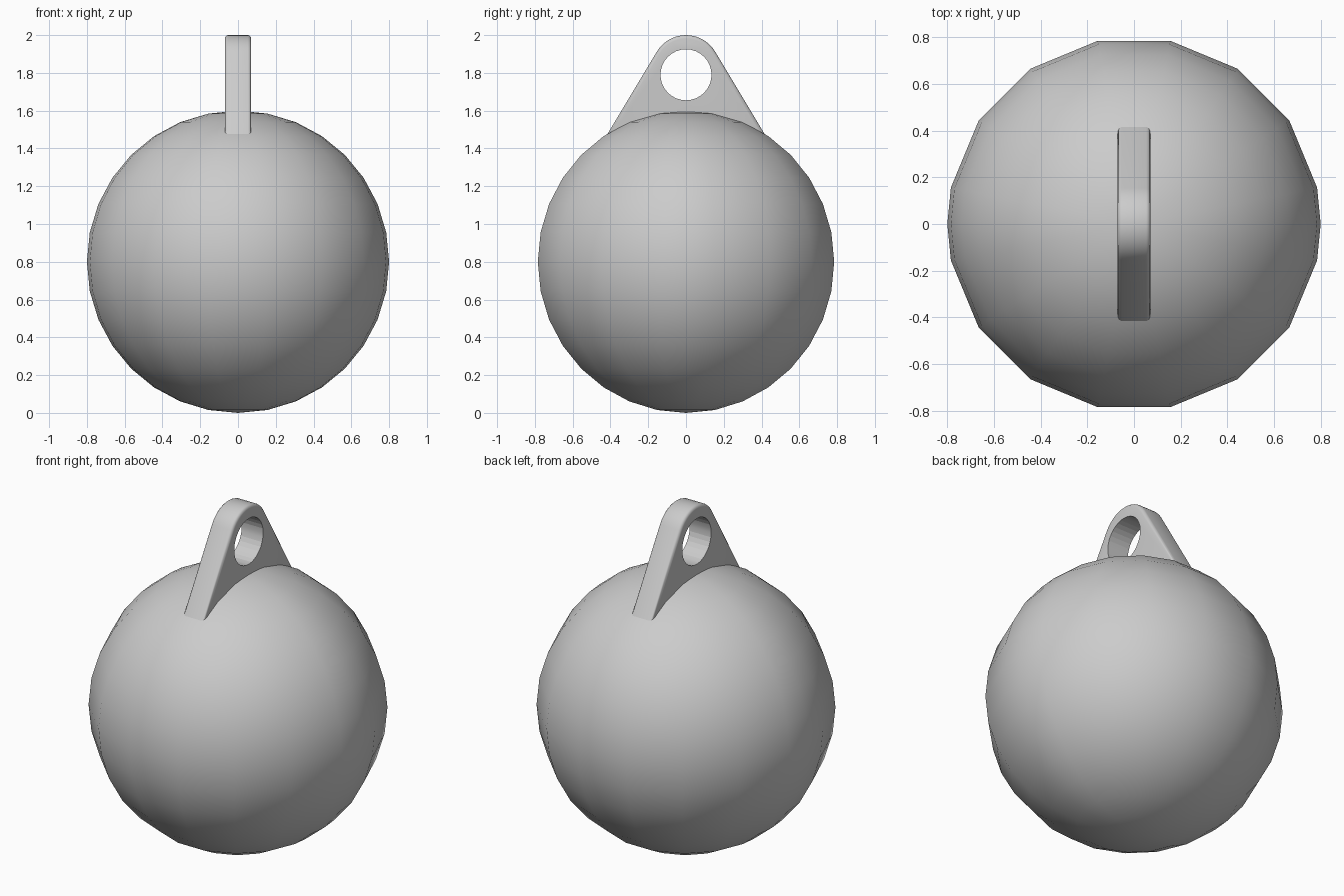
import bpy, bmesh
from math import sin, cos, pi, radians, atan2

if "Cube" in bpy.data.objects:
    bpy.data.objects.remove(bpy.data.objects["Cube"])


def finish(bm, name, angle):
    bmesh.ops.recalc_face_normals(bm, faces=bm.faces)
    mesh = bpy.data.meshes.new(name)
    bm.to_mesh(mesh)
    bm.free()
    obj = bpy.data.objects.new(name, mesh)
    bpy.context.collection.objects.link(obj)
    smooth(obj, angle)
    return obj


def activate(obj):
    bpy.ops.object.select_all(action='DESELECT')
    obj.select_set(True)
    bpy.context.view_layer.objects.active = obj


def smooth(obj, angle):
    activate(obj)
    bpy.ops.object.shade_smooth_by_angle(angle=radians(angle))


# Ball: 16 offset meridians plus one extra on each side at y = 0
R, RINGS = 0.8, 16
turns = sorted([(i + 0.5) * pi / 8 for i in range(16)] + [0, pi])
bm = bmesh.new()
rings = []
for k in range(1, RINGS):
    a = -pi / 2 + pi * k / RINGS
    rings.append([bm.verts.new((R * cos(a) * cos(t), R * cos(a) * sin(t), R + R * sin(a)))
                  for t in turns])
bottom, top = bm.verts.new((0, 0, 0)), bm.verts.new((0, 0, 2 * R))
n = len(turns)
for i in range(n):
    j = (i + 1) % n
    bm.faces.new((bottom, rings[0][j], rings[0][i]))
    bm.faces.new((top, rings[-1][i], rings[-1][j]))
    for lo, hi in zip(rings, rings[1:]):
        bm.faces.new((lo[i], lo[j], hi[j], hi[i]))
finish(bm, "ball", 60)

# Hanging lug: rounded triangle plate with a softened outer rim
T, r, zc = 0.07, 0.18, 1.82
start = radians(31)
arc = [start + (pi - 2 * start) * i / 14 for i in range(15)]
outline = [(0.45, 1.42)] + [(r * cos(a), zc + r * sin(a)) for a in arc] + [(-0.45, 1.42)]
bm = bmesh.new()
face = bm.faces.new([bm.verts.new((-T, y, z)) for y, z in outline])
ext = bmesh.ops.extrude_face_region(bm, geom=[face])
bmesh.ops.translate(bm, vec=(2 * T, 0, 0),
                    verts=[v for v in ext["geom"] if isinstance(v, bmesh.types.BMVert)])
if face.is_valid is False:
    bm.faces.ensure_lookup_table()
bmesh.ops.recalc_face_normals(bm, faces=bm.faces)
rim = [e for e in bm.edges if abs(e.verts[0].co.x - e.verts[1].co.x) < 1e-5]
bmesh.ops.bevel(bm, geom=rim, offset=0.018, segments=3, profile=0.5, affect='EDGES')
lug = finish(bm, "hanging_lug", 35)

# Round eye cut through the lug
bpy.ops.mesh.primitive_cylinder_add(vertices=32, radius=0.135, depth=0.5,
                                    location=(0, 0, 1.79), rotation=(0, pi / 2, 0))
cutter = bpy.context.object
cutter.name = "eye_cutter"
cutter.hide_render = True
cut = lug.modifiers.new("eye", 'BOOLEAN')
cut.operation, cut.solver, cut.object = 'DIFFERENCE', 'EXACT', cutter
activate(lug)
bpy.ops.object.modifier_apply(modifier="eye")
bpy.data.objects.remove(cutter)
smooth(lug, 35)
